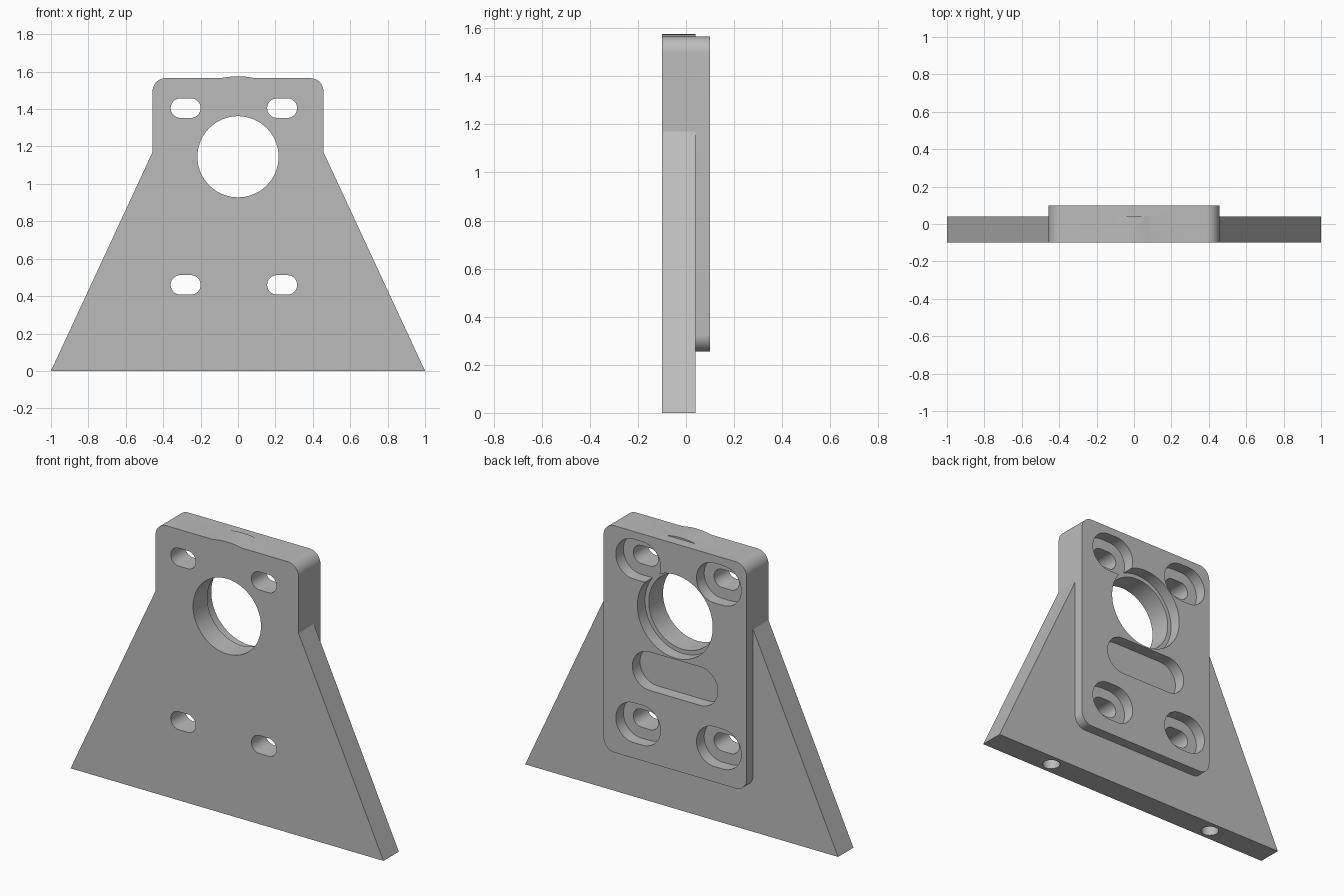
import bpy, bmesh
from math import sin, cos, pi, asin
from mathutils import Matrix

cube = bpy.data.objects.get("Cube")
if cube:
    bpy.data.objects.remove(cube, do_unlink=True)

# Single machined-metal colour
metal = bpy.data.materials.new("plain grey metal")
metal.use_nodes = True
metal.diffuse_color = (0.5, 0.5, 0.5, 1)
metal.node_tree.nodes["Principled BSDF"].inputs["Base Color"].default_value = (0.5, 0.5, 0.5, 1)

FRONT, STEP, BACK = -0.1, 0.04, 0.1
HALF, TOP, CORNER = 0.457, 1.565, 0.07
HOLE_Z = 1.145


def arc(cx, cz, r, a0, a1, n=16):
    return [(cx + r * cos(a0 + (a1 - a0) * i / n), cz + r * sin(a0 + (a1 - a0) * i / n))
            for i in range(n + 1)]


def circle(cx, cz, r, n=72):
    return arc(cx, cz, r, 0, 2 * pi, n)[:-1]


def slot(cx, cz, half_straight, r):
    return (arc(cx + half_straight, cz, r, -pi / 2, pi / 2, 24)
            + arc(cx - half_straight, cz, r, pi / 2, 3 * pi / 2, 24))


def prism(name, outline, y0, y1):
    """Extrude an x-z outline from y0 to y1."""
    bm = bmesh.new()
    face = bm.faces.new([bm.verts.new((x, y0, z)) for x, z in outline])
    out = bmesh.ops.extrude_face_region(bm, geom=[face])
    moved = [v for v in out["geom"] if isinstance(v, bmesh.types.BMVert)]
    bmesh.ops.translate(bm, verts=moved, vec=(0, y1 - y0, 0))
    bmesh.ops.recalc_face_normals(bm, faces=bm.faces)
    mesh = bpy.data.meshes.new(name)
    bm.to_mesh(mesh)
    bm.free()
    mesh.materials.append(metal)
    obj = bpy.data.objects.new(name, mesh)
    bpy.context.collection.objects.link(obj)
    return obj


def combine(target, tool, operation):
    """Apply a boolean and discard the tool."""
    mod = target.modifiers.new("bool", "BOOLEAN")
    mod.operation, mod.object, mod.solver = operation, tool, "EXACT"
    bpy.ops.object.select_all(action="DESELECT")
    bpy.context.view_layer.objects.active = target
    target.select_set(True)
    bpy.ops.object.modifier_apply(modifier=mod.name)
    bpy.data.objects.remove(tool, do_unlink=True)


# Flared front plate, with a slight swell in the middle of its top edge
swell = 0.43
edge = asin((TOP - HOLE_Z) / swell)
plate_outline = ([(-1, 0), (1, 0), (HALF, 1.17)]
                 + arc(HALF - CORNER, TOP - CORNER, CORNER, 0, pi / 2)
                 + arc(0, HOLE_Z, swell, edge, pi - edge)
                 + arc(CORNER - HALF, TOP - CORNER, CORNER, pi / 2, pi))
plate_outline.append((-HALF, 1.17))
bracket = prism("mounting_bracket", plate_outline, FRONT, STEP)

# Raised rounded block on the back
low = 0.255
inner = HALF - CORNER
block_outline = (arc(inner, TOP - CORNER, CORNER, 0, pi / 2)
                 + arc(-inner, TOP - CORNER, CORNER, pi / 2, pi)
                 + arc(-inner, low + CORNER, CORNER, pi, 3 * pi / 2)
                 + arc(inner, low + CORNER, CORNER, 3 * pi / 2, 2 * pi))
combine(bracket, prism("back_block", block_outline, STEP, BACK), "UNION")


def cut(outline, y0, y1):
    combine(bracket, prism("cutter", outline, y0, y1), "DIFFERENCE")


# Main bore with its stepped seat at the back
cut(circle(0, HOLE_Z, 0.217), FRONT - 0.1, BACK + 0.1)
cut(circle(0, HOLE_Z, 0.241), 0.03, BACK + 0.1)

# Four bolt slots, each with a wider recess at the back
for x in (-0.28, 0.236):
    for z in (0.46, 1.405):
        cut(slot(x, z, 0.028, 0.052), FRONT - 0.1, BACK + 0.1)
        cut(slot(x, z, 0.028, 0.115), 0.03, BACK + 0.1)

# Long shallow pocket
cut(slot(0, 0.785, 0.162, 0.111), 0.03, BACK + 0.1)

# Two blind holes in the underside
for x in (-0.57, 0.57):
    drill = prism("drill", circle(0, 0, 0.048, 32), -0.1, 0.3)
    drill.data.transform(Matrix.Translation((x, -0.03, 0)) @ Matrix.Rotation(pi / 2, 4, "X"))
    combine(bracket, drill, "DIFFERENCE")

# Smooth the curved walls, keep machined edges sharp
bpy.ops.object.select_all(action="DESELECT")
bpy.context.view_layer.objects.active = bracket
bracket.select_set(True)
bpy.ops.object.shade_smooth_by_angle(angle=pi / 9)
